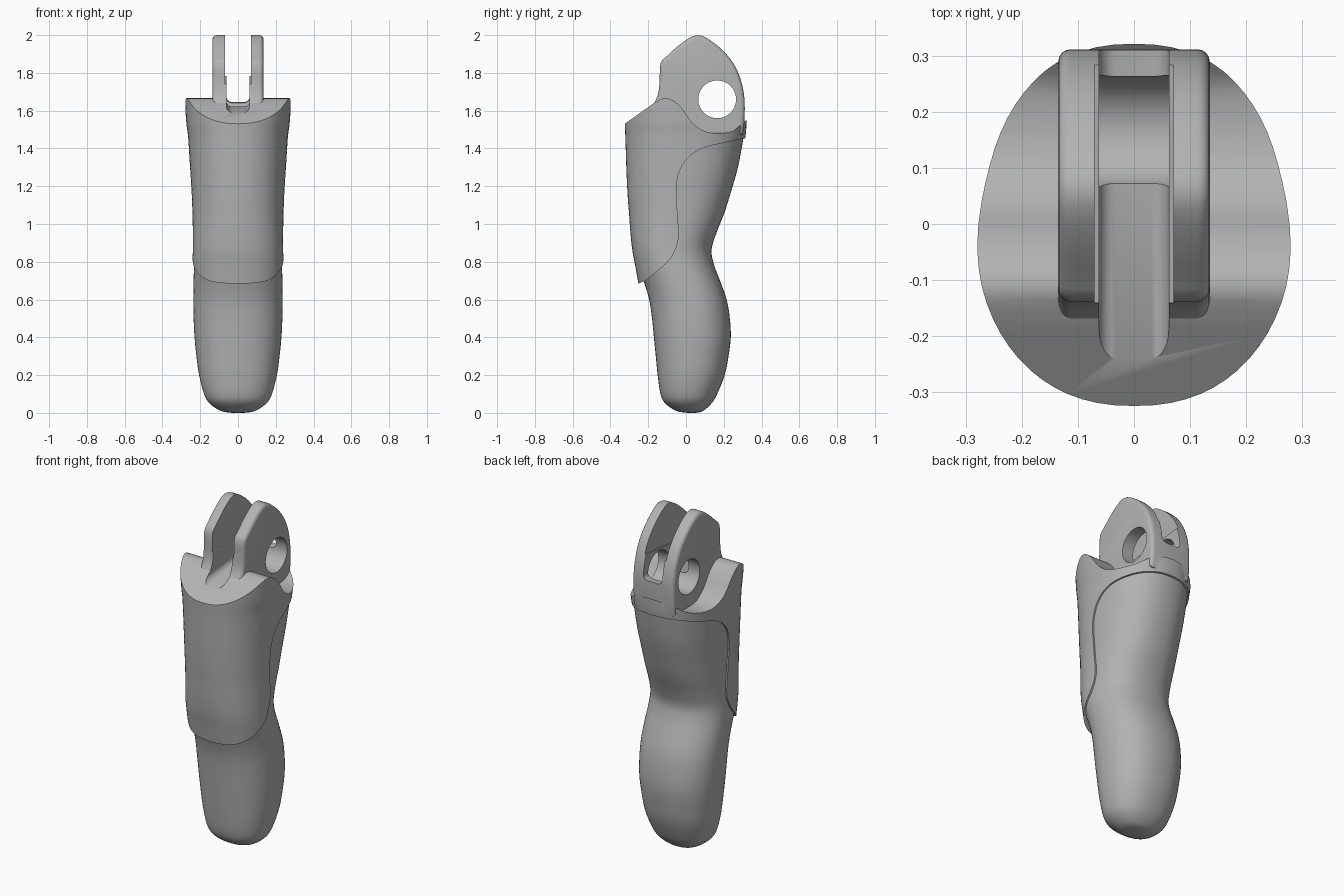
import bpy, bmesh, math
from mathutils import Vector, Matrix

default = bpy.data.objects.get("Cube")
if default:
    bpy.data.objects.remove(default, do_unlink=True)

grey = bpy.data.materials.new("plain grey")
grey.use_nodes = True
tone = (.45, .45, .45, 1)
grey.diffuse_color = tone
grey.node_tree.nodes["Principled BSDF"].inputs["Base Color"].default_value = tone


def finish(name, bm):
    bmesh.ops.recalc_face_normals(bm, faces=bm.faces)
    mesh = bpy.data.meshes.new(name)
    bm.to_mesh(mesh)
    bm.free()
    mesh.materials.append(grey)
    obj = bpy.data.objects.new(name, mesh)
    bpy.context.collection.objects.link(obj)
    return obj


def select(obj):
    bpy.ops.object.select_all(action='DESELECT')
    obj.select_set(True)
    bpy.context.view_layer.objects.active = obj


def boolean(obj, tool, operation):
    mod = obj.modifiers.new("join", 'BOOLEAN')
    mod.operation, mod.object, mod.solver = operation, tool, 'EXACT'
    select(obj)
    bpy.ops.object.modifier_apply(modifier=mod.name)
    bpy.data.objects.remove(tool, do_unlink=True)


def smooth(obj, angle):
    select(obj)
    bpy.ops.object.shade_smooth_by_angle(angle=math.radians(angle))


def spline(points, steps, closed=False):
    """Smooth curve through points of any dimension."""
    n, out = len(points), []
    pick = lambda i: Vector(points[i % n] if closed else points[max(0, min(n - 1, i))])
    for i in range(n if closed else n - 1):
        a, b, c, d = (pick(i + k) for k in (-1, 0, 1, 2))
        for s in range(steps):
            t = s / steps
            out.append(b + (c - a) * t / 2 + (a - b * 2.5 + c * 2 - d / 2) * t**2
                       + (b * 1.5 - a / 2 - c * 1.5 + d / 2) * t**3)
    if not closed:
        out.append(pick(n - 1))
    return out


def loft(name, rows, grow=0, sides=64, power=.88):
    """Stack rounded sections given as height, front, back, half width."""
    bm = bmesh.new()
    rings = []
    for z, front, back, half in spline(rows, 4):
        ring = []
        for k in range(sides):
            a = math.tau * k / sides
            c, s = math.cos(a), math.sin(a)
            x = math.copysign(abs(c)**power, c) * (half + grow)
            y = math.copysign(abs(s)**power, s) * ((back - front) / 2 + grow)
            ring.append(bm.verts.new((x, y + (front + back) / 2, z)))
        rings.append(ring)
    for low, high in zip(rings, rings[1:]):
        for k in range(sides):
            j = (k + 1) % sides
            bm.faces.new((low[k], low[j], high[j], high[k]))
    bm.faces.new(rings[0])
    bm.faces.new(rings[-1])
    return finish(name, bm)


def side_prism(name, outline, half, bevel=0):
    """Extrude a y-z outline across x."""
    bm = bmesh.new()
    face = bm.faces.new([bm.verts.new((-half, y, z)) for y, z in outline])
    moved = bmesh.ops.extrude_face_region(bm, geom=[face])["geom"]
    bmesh.ops.translate(bm, vec=(half * 2, 0, 0),
                        verts=[v for v in moved if isinstance(v, bmesh.types.BMVert)])
    if bevel:
        rim = [e for e in bm.edges if abs(e.verts[0].co.x - e.verts[1].co.x) < .001]
        bmesh.ops.bevel(bm, geom=rim, offset=bevel, segments=4, profile=.5, affect='EDGES')
    return finish(name, bm)


def slot(name, half, floor, radius):
    """Long cutter with a rounded, gently rising floor."""
    bm = bmesh.new()
    bmesh.ops.create_cube(bm, size=1, matrix=Matrix.Diagonal((half * 2, 1, 1, 1)))
    if radius:
        edges = [e for e in bm.edges if all(v.co.z < 0 for v in e.verts)
                 and e.verts[0].co.x * e.verts[1].co.x > 0]
        bmesh.ops.bevel(bm, geom=edges, offset=radius, segments=6, profile=.5, affect='EDGES')
    for v in bm.verts:
        v.co.z += .5 + floor + .1 * (v.co.y + .25)
    return finish(name, bm)


# Soft fingertip
tip = [(0, .01, .05, .03), (.01, -.05, .09, .09), (.05, -.11, .135, .15),
       (.1, -.135, .165, .18), (.2, -.15, .205, .206), (.3, -.16, .225, .22),
       (.4, -.17, .237, .23), (.5, -.18, .232, .235), (.6, -.195, .215, .236),
       (.7, -.225, .18, .235)]
upper = [(.78, -.26, .15, .233), (.86, -.275, .135, .23), (.95, -.285, .16, .23),
         (1.05, -.292, .2, .232), (1.15, -.3, .232, .236), (1.3, -.307, .275, .245)]
loft("fingertip", tip + upper + [(1.46, -.312, .305, .255)])
smooth(bpy.data.objects["fingertip"], 60)

# Hard sleeve: outer skin trimmed by its side outline
sleeve = loft("sleeve", [(.6, -.225, .15, .22), (.68, -.242, .15, .228)] + upper
              + [(1.46, -.312, .305, .255), (1.55, -.316, .312, .266), (1.72, -.32, .32, .276)], .009)
top_edge = spline([(-.17, 1.64), (-.12, 1.665), (-.07, 1.655), (-.02, 1.61), (.03, 1.54),
                   (.09, 1.495), (.16, 1.48), (.24, 1.49), (.29, 1.525), (.34, 1.57)], 4)
low_edge = spline([(.34, 1.46), (.2, 1.43), (.1, 1.405), (.02, 1.36), (-.03, 1.29),
                   (-.05, 1.2), (-.045, 1.05), (-.04, .92), (-.08, .82), (-.16, .745),
                   (-.25, .685), (-.4, .67)], 4)
trim = side_prism("sleeve trim", [(-.4, 1.475), (-.325, 1.53)] + top_edge + low_edge, .5)
boolean(sleeve, trim, 'INTERSECT')

# Knuckle block with rounded outer rims
crown = spline([(-.18, 1.62), (-.15, 1.68), (-.14, 1.75), (-.135, 1.85), (-.1, 1.89),
                (-.02, 1.96), (.06, 2), (.14, 1.965), (.23, 1.88), (.285, 1.78),
                (.31, 1.66), (.308, 1.52)], 3)
knuckle = side_prism("knuckle", crown + [(.3, 1.47), (-.18, 1.47)], .135, .022)
boolean(sleeve, knuckle, 'UNION')

# Gap between the lugs, cord channel and hinge hole
boolean(sleeve, slot("lug gap", .07, 1.73, 0), 'DIFFERENCE')
boolean(sleeve, slot("cord channel", .062, 1.59, .03), 'DIFFERENCE')
ring = [(.165 + .1 * math.cos(math.tau * k / 48), 1.66 + .1 * math.sin(math.tau * k / 48))
        for k in range(48)]
boolean(sleeve, side_prism("hinge hole", ring, .5), 'DIFFERENCE')
sleeve.name = "sleeve_with_hinge_lugs"
smooth(sleeve, 30)
